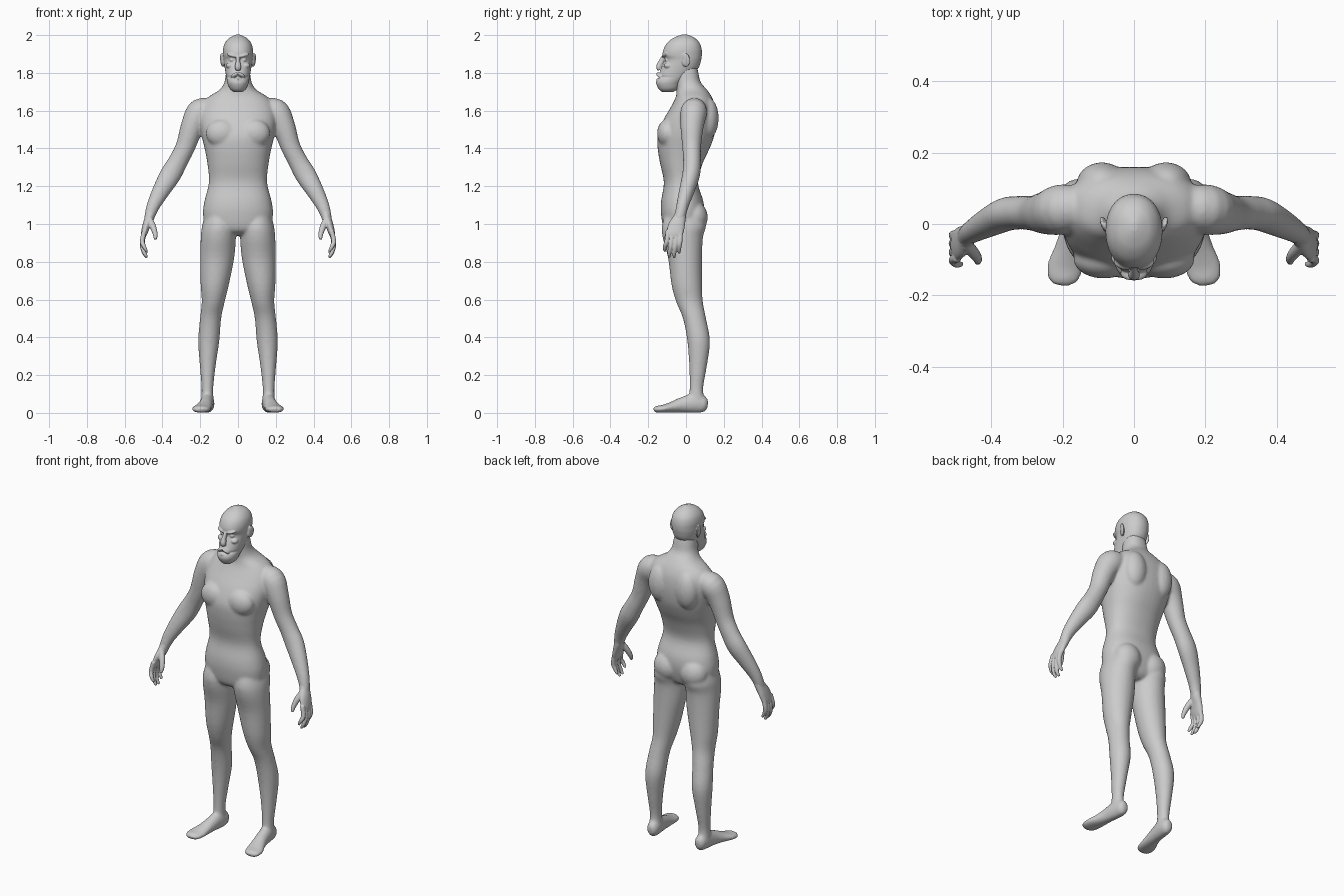
import bpy, bmesh, math
from mathutils import Vector, Matrix


def spline(keys, steps=4):
    """Catmull-Rom resampling of key tuples."""
    out = []
    for i in range(len(keys) - 1):
        p = [keys[max(0, min(len(keys) - 1, i + k))] for k in (-1, 0, 1, 2)]
        for s in range(steps):
            t = s / steps
            out.append([0.5 * (2 * b + (c - a) * t + (2 * a - 5 * b + 4 * c - d) * t * t
                        + (3 * b - a - 3 * c + d) * t ** 3) for a, b, c, d in zip(*p)])
    return out + [list(keys[-1])]


def loft(bm, keys, ref=None, side=1, power=2.0, n=28):
    """Skin through (x, y, z, ru, rv) rings; level rings unless ref gives the ru direction."""
    pts = spline(keys)
    rings = []
    for i, (x, y, z, ru, rv) in enumerate(pts):
        c = Vector((x, y, z))
        u, v = Vector((1, 0, 0)), Vector((0, 1, 0))
        if ref:
            t = Vector(pts[min(i + 1, len(pts) - 1)][:3]) - Vector(pts[max(i - 1, 0)][:3])
            t.normalize()
            r = Vector(ref)
            u = (r - t * r.dot(t)).normalized()
            v = t.cross(u)
        ring = []
        for k in range(n):
            a = 2 * math.pi * k / n
            ca, sa = math.cos(a), math.sin(a)
            co = c + u * ru * math.copysign(abs(ca) ** (2 / power), ca) \
                + v * rv * math.copysign(abs(sa) ** (2 / power), sa)
            ring.append(bm.verts.new((co.x * side, co.y, co.z)))
        rings.append(ring)
    for a, b in zip(rings, rings[1:]):
        for k in range(n):
            bm.faces.new((a[k], a[(k + 1) % n], b[(k + 1) % n], b[k]))
    bm.faces.new(rings[0])
    bm.faces.new(rings[-1])


def slab(keys):
    """(z, half width, front y, back y) -> ring tuples."""
    return [(0, (f + b) / 2, z, w, (b - f) / 2) for z, w, f, b in keys]


def blob(bm, centre, radii, side=1, tilt=0, yaw=0):
    m = Matrix.Translation((centre[0] * side, centre[1], centre[2])) \
        @ Matrix.Rotation(yaw * side, 4, 'Z') @ Matrix.Rotation(tilt * side, 4, 'Y') \
        @ Matrix.Diagonal((*radii, 1))
    bmesh.ops.create_uvsphere(bm, u_segments=24, v_segments=16, radius=1, matrix=m)


def finish(bm, name, voxel, smooth):
    """Fuse overlapping shells into one smooth skin."""
    bmesh.ops.recalc_face_normals(bm, faces=bm.faces)
    me = bpy.data.meshes.new(name)
    bm.to_mesh(me)
    bm.free()
    ob = bpy.data.objects.new(name, me)
    bpy.context.collection.objects.link(ob)
    r = ob.modifiers.new("fuse", 'REMESH')
    r.mode = 'VOXEL'
    r.voxel_size = voxel
    r.use_smooth_shade = True
    s = ob.modifiers.new("soften", 'SMOOTH')
    s.factor = 0.5
    s.iterations = smooth


# Torso and neck
body = bmesh.new()
loft(body, slab([
    (.94, .07, -.07, .045), (.97, .165, -.115, .075), (1.05, .185, -.132, .095),
    (1.12, .178, -.132, .092), (1.22, .154, -.117, .063), (1.32, .162, -.137, .088),
    (1.40, .177, -.150, .125), (1.47, .193, -.150, .150), (1.55, .205, -.12, .160),
    (1.62, .195, -.08, .155), (1.67, .16, -.055, .138), (1.71, .098, -.05, .112),
    (1.75, .072, -.055, .078), (1.80, .064, -.06, .066), (1.85, .055, -.05, .055)]), power=2.25, n=40)

for s in (1, -1):
    # Chest, shoulder blades, buttocks
    blob(body, (.085, -.098, 1.48), (.085, .055, .075), s)
    blob(body, (.09, .115, 1.56), (.07, .058, .11), s)
    blob(body, (.088, .045, 1.035), (.082, .07, .085), s)
    # Legs
    loft(body, [
        (.095, -.01, 1.10, .06, .08), (.10, -.01, 1.0, .088, .116), (.104, -.017, .93, .093, .107),
        (.110, -.005, .82, .09, .09), (.123, .004, .68, .075, .081), (.131, .018, .59, .061, .071),
        (.145, .045, .50, .056, .061), (.155, .067, .38, .056, .060), (.160, .064, .25, .042, .047),
        (.162, .055, .13, .031, .036), (.162, .055, .07, .033, .042), (.162, .055, .03, .03, .04)], side=s)
    # Feet
    loft(body, [
        (.157, .115, .042, .016, .022), (.158, .095, .045, .032, .043), (.162, .045, .052, .036, .052),
        (.170, -.02, .042, .037, .041), (.180, -.07, .031, .043, .030), (.193, -.12, .022, .051, .021),
        (.199, -.155, .019, .043, .018), (.20, -.172, .017, .024, .011)], ref=(1, 0, 0), side=s)
    # Arms
    loft(body, [
        (.12, .05, 1.61, .05, .045), (.195, .042, 1.595, .07, .072), (.240, .032, 1.52, .062, .062),
        (.278, .030, 1.41, .050, .052), (.318, .032, 1.33, .047, .052), (.358, .027, 1.26, .047, .056),
        (.405, .005, 1.18, .041, .047), (.447, -.018, 1.10, .033, .036),
        (.465, -.03, 1.05, .030, .029), (.474, -.04, 1.02, .03, .024)], ref=(0, 1, 0), side=s)
finish(body, "body", .0075, 8)

# Hands
for s, name in ((1, "left_hand"), (-1, "right_hand")):
    hand = bmesh.new()
    loft(hand, [
        (.458, -.025, 1.07, .028, .027), (.470, -.035, 1.03, .034, .025), (.485, -.050, .99, .044, .021),
        (.497, -.060, .95, .044, .017), (.502, -.064, .93, .036, .012)], ref=(0, 1, 0), side=s)
    for y, tip_y, tip_z in ((-.095, -.112, .855), (-.073, -.088, .825), (-.050, -.062, .822), (-.028, -.036, .845)):
        mid = (.945 + tip_z) / 2
        loft(hand, [
            (.495, y, .965, .013, .013), (.507, y * .6 + tip_y * .4, mid + .01, .012, .013),
            (.497, tip_y, tip_z + .025, .011, .011), (.482, tip_y, tip_z, .007, .007)],
            ref=(0, 1, 0), side=s, n=14)
    loft(hand, [
        (.472, -.055, 1.03, .018, .018), (.450, -.080, .985, .016, .017),
        (.438, -.098, .945, .013, .013), (.438, -.108, .918, .008, .008)], ref=(0, 1, 0), side=s, n=14)
    finish(hand, name, .004, 3)

# Head with bearded jaw
head = bmesh.new()
loft(head, slab([
    (1.698, .022, -.125, -.07), (1.715, .043, -.145, -.04), (1.745, .056, -.158, -.02),
    (1.768, .060, -.152, .01), (1.776, .061, -.138, .02), (1.79, .064, -.142, .035), (1.83, .071, -.127, .068),
    (1.868, .076, -.112, .080), (1.895, .079, -.124, .084), (1.925, .079, -.119, .083),
    (1.955, .071, -.103, .074), (1.98, .052, -.075, .053), (1.995, .028, -.045, .027),
    (2.003, .008, -.02, .005)]), power=2.15, n=40)
# Nose, lower lip
loft(head, [(0, -.112, 1.892, .010, .012), (0, -.130, 1.862, .011, .014), (0, -.143, 1.832, .017, .015),
            (0, -.140, 1.815, .014, .010)], ref=(1, 0, 0), n=16)
blob(head, (0, -.146, 1.765), (.018, .012, .007))
for s in (1, -1):
    # Brows, eyes, cheeks, moustache
    blob(head, (.032, -.112, 1.893), (.028, .015, .009), s, tilt=-.25, yaw=.35)
    blob(head, (.031, -.099, 1.868), (.014, .014, .011), s)
    blob(head, (.042, -.095, 1.838), (.022, .022, .016), s)
    blob(head, (.018, -.142, 1.789), (.024, .014, .010), s, tilt=.5, yaw=.4)
    # Ears
    blob(head, (.084, .0, 1.868), (.008, .022, .037), s, tilt=.12, yaw=-.35)
    blob(head, (.078, -.008, 1.862), (.010, .014, .026), s)
finish(head, "head", .0035, 3)
